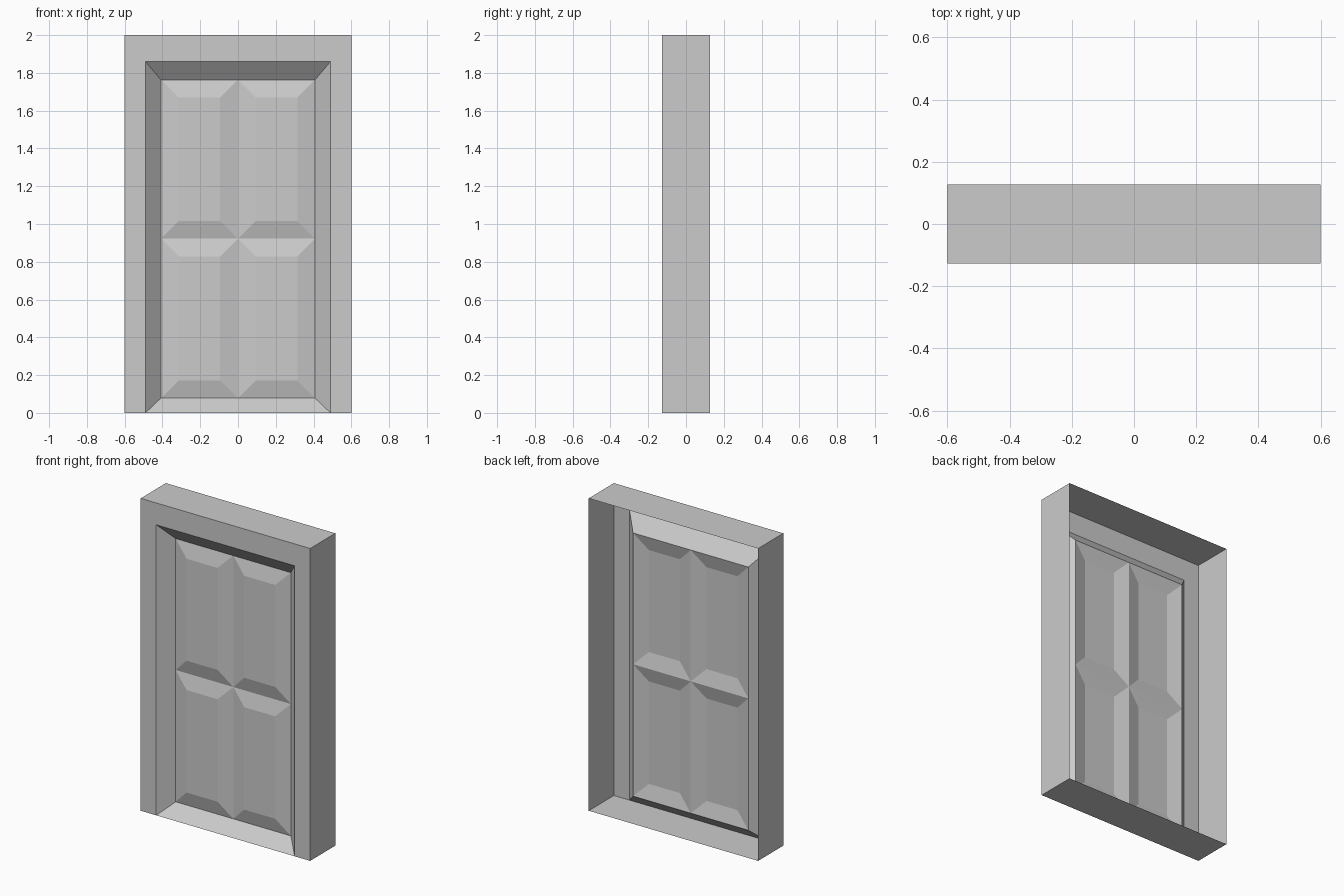
import bpy, bmesh

if "Cube" in bpy.data.objects:
    bpy.data.objects.remove(bpy.data.objects["Cube"])

FRONT, BACK = -0.1275, 0.1275     # depth of the casing
DOOR = FRONT + 0.08               # plane of the recessed door leaf
RAISE, BEVEL = 0.025, 0.094       # raised panel height and bevel width


def ring(bm, x0, x1, z0, z1, y):
    """Four corners of an upright rectangle, anticlockwise seen from the front."""
    return [bm.verts.new(p) for p in
            ((x0, y, z0), (x1, y, z0), (x1, y, z1), (x0, y, z1))]


def bridge(bm, outer, inner, sides=range(4)):
    """Join two rectangles with quads (side 0 is the bottom, then right, top, left)."""
    for i in sides:
        j = (i + 1) % 4
        bm.faces.new((outer[i], outer[j], inner[j], inner[i]))


def finish(bm, name):
    mesh = bpy.data.meshes.new(name)
    bm.to_mesh(mesh)
    bm.free()
    obj = bpy.data.objects.new(name, mesh)
    bpy.context.collection.objects.link(obj)
    return obj


# Door casing: open-backed shell with a sloped reveal leading in to the door
bm = bmesh.new()
back = ring(bm, -0.6, 0.6, 0, 2, BACK)
front = ring(bm, -0.6, 0.6, 0, 2, FRONT)
opening = ring(bm, -0.49, 0.49, 0, 1.86, FRONT)
reveal = ring(bm, -0.408, 0.408, 0.078, 1.763, DOOR)
bridge(bm, back, front)
bridge(bm, front, opening, sides=(1, 2, 3))   # opening reaches the floor
bridge(bm, opening, reveal)
finish(bm, "door_frame")

# Door leaf: four raised and bevelled panels meeting along a cross
bm = bmesh.new()
for x0, x1 in ((-0.408, 0), (0, 0.408)):
    for z0, z1 in ((0.078, 0.922), (0.922, 1.763)):
        base = ring(bm, x0, x1, z0, z1, DOOR)
        field = ring(bm, x0 + BEVEL, x1 - BEVEL, z0 + BEVEL, z1 - BEVEL,
                     DOOR - RAISE)
        bridge(bm, base, field)
        bm.faces.new(field)
bmesh.ops.remove_doubles(bm, verts=bm.verts, dist=1e-4)
finish(bm, "door_panels")
